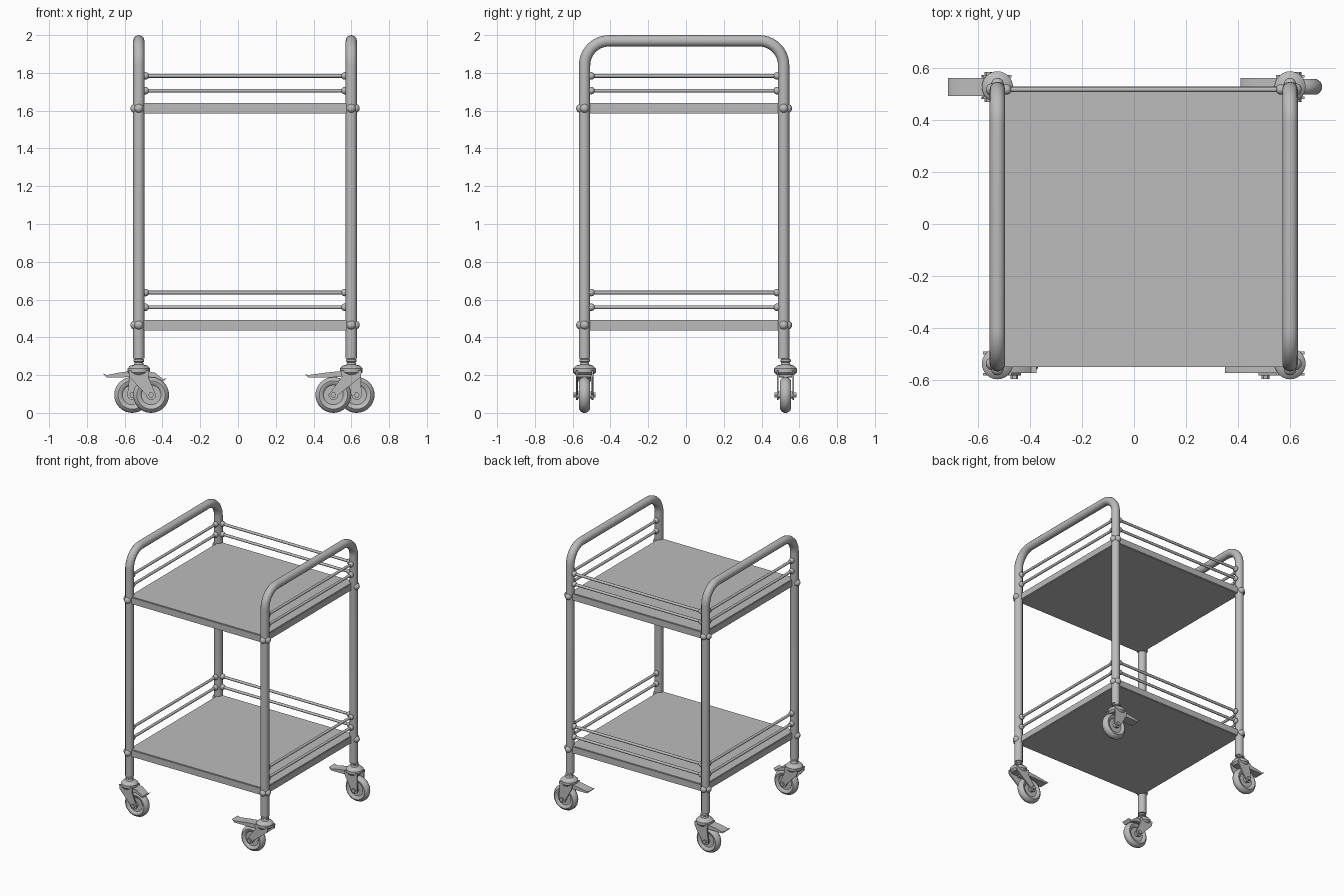
import bpy, bmesh, math
from mathutils import Matrix, Vector

cube = bpy.data.objects.get("Cube")
if cube:
    bpy.data.objects.remove(cube, do_unlink=True)

steel = bpy.data.materials.new("brushed_grey")
steel.use_nodes = True
GREY = (0.5, 0.5, 0.5, 1)
steel.diffuse_color = GREY
steel.node_tree.nodes["Principled BSDF"].inputs["Base Color"].default_value = GREY

LEFT, RIGHT, FRONT, BACK = -0.525, 0.6, -0.537, 0.517
TUBE = 0.03
SHELVES = {"lower": 0.465, "upper": 1.612}


def finish(obj):
    obj.data.materials.clear()
    obj.data.materials.append(steel)
    bpy.ops.object.select_all(action='DESELECT')
    obj.select_set(True)
    bpy.context.view_layer.objects.active = obj
    bpy.ops.object.shade_smooth_by_angle(angle=math.radians(40))
    return obj


def from_bmesh(name, bm):
    bmesh.ops.recalc_face_normals(bm, faces=bm.faces)
    mesh = bpy.data.meshes.new(name)
    bm.to_mesh(mesh)
    bm.free()
    obj = bpy.data.objects.new(name, mesh)
    bpy.context.collection.objects.link(obj)
    return finish(obj)


def tube(name, points, radius):
    curve = bpy.data.curves.new(name, 'CURVE')
    curve.dimensions = '3D'
    curve.bevel_depth = radius
    curve.bevel_resolution = 4
    curve.use_fill_caps = True
    spline = curve.splines.new('POLY')
    spline.points.add(len(points) - 1)
    for p, co in zip(spline.points, points):
        p.co = (*co, 1)
    obj = bpy.data.objects.new(name, curve)
    bpy.context.collection.objects.link(obj)
    bpy.ops.object.select_all(action='DESELECT')
    obj.select_set(True)
    bpy.context.view_layer.objects.active = obj
    bpy.ops.object.convert(target='MESH')
    return finish(bpy.context.view_layer.objects.active)


def ball(name, centre, radius):
    bm = bmesh.new()
    bmesh.ops.create_uvsphere(bm, u_segments=14, v_segments=8, radius=radius,
                              matrix=Matrix.Translation(centre))
    return from_bmesh(name, bm)


def lathe(name, profile, centre, axis, steps=32):
    """Spin (radius, height) points round a z or y axis."""
    bm = bmesh.new()
    verts = [bm.verts.new((r, 0, h)) for r, h in profile]
    edges = [bm.edges.new(pair) for pair in zip(verts, verts[1:])]
    bmesh.ops.spin(bm, geom=verts + edges, cent=(0, 0, 0), axis=(0, 0, 1),
                   angle=math.tau, steps=steps)
    bmesh.ops.remove_doubles(bm, verts=bm.verts, dist=0.0001)
    if axis == 'Y':
        bm.transform(Matrix.Rotation(math.pi / 2, 4, 'X'))
    bm.transform(Matrix.Translation(centre))
    return from_bmesh(name, bm)


def plate(name, outline, y, thick):
    """Extrude an (x, z) outline along y, centred on y."""
    bm = bmesh.new()
    face = bm.faces.new([bm.verts.new((x, y - thick / 2, z)) for x, z in outline])
    new = bmesh.ops.extrude_face_region(bm, geom=[face])["geom"]
    bmesh.ops.translate(bm, vec=(0, thick, 0),
                        verts=[v for v in new if isinstance(v, bmesh.types.BMVert)])
    return from_bmesh(name, bm)


# Side frames: two legs joined over the top by a bent handle
BEND, TOP, FOOT = 0.13, 1.97, 0.288
for side, x in (("right", LEFT), ("left", RIGHT)):
    path = [(x, FRONT, FOOT)]
    for cy, start in ((FRONT + BEND, math.pi), (BACK - BEND, math.pi / 2)):
        for i in range(11):
            a = start - i / 10 * math.pi / 2
            path.append((x, cy + BEND * math.cos(a), TOP - BEND + BEND * math.sin(a)))
    path.append((x, BACK, FOOT))
    tube(side + "_frame", path, TUBE)

# Shelves with guard rails on three sides and bolts at the corners
for level, z in SHELVES.items():
    bm = bmesh.new()
    size = Vector((RIGHT - LEFT, BACK - FRONT + 0.025, 0.055))
    centre = Vector(((LEFT + RIGHT) / 2, (FRONT + BACK) / 2, z))
    bmesh.ops.create_cube(bm, size=1, matrix=Matrix.Translation(centre) @ Matrix.Diagonal((*size, 1)))
    bmesh.ops.bevel(bm, geom=bm.edges[:], offset=0.005, segments=2, affect='EDGES')
    from_bmesh(level + "_shelf", bm)

    for n, rise in enumerate((0.094, 0.172)):
        corners = [Vector((x, y, z + rise)) for x, y in
                   ((LEFT, FRONT), (LEFT, BACK), (RIGHT, BACK), (RIGHT, FRONT))]
        for side, a, b in zip(("right", "back", "left"), corners, corners[1:]):
            tube(f"{level}_{side}_rail_{n}", [a, b], 0.01)
            step = (b - a).normalized() * 0.035
            for end in (a + step, b - step):
                ball(f"{level}_{side}_rail_socket", end, 0.02)

    for x, dx in ((LEFT, -1), (RIGHT, 1)):
        for y, dy in ((FRONT, -1), (BACK, 1)):
            ball(level + "_side_bolt", (x + dx * 0.021, y, z), 0.024)
            ball(level + "_end_bolt", (x, y + dy * 0.021, z), 0.024)


def caster(name, x, y, wheel_shift, pedal_tip, tip_z):
    wx, wz = x + wheel_shift, 0.095
    # Stem, collar and swivel head
    lathe(name + "_stem", [(0, 0.2), (0.045, 0.2), (0.06, 0.215), (0.06, 0.235),
                           (0.045, 0.25), (0.026, 0.255), (0.022, 0.268),
                           (0.028, 0.272), (0.028, 0.282), (0.02, 0.287), (0, 0.3)],
          (x, y, 0), 'Z', 24)
    # Rounded tyre with a recessed hub
    half = [(0, 0.036), (0.018, 0.036), (0.02, 0.018), (0.052, 0.018), (0.06, 0.027),
            (0.075, 0.03), (0.088, 0.02), (0.095, 0.007)]
    lathe(name + "_wheel", half + [(r, -h) for r, h in reversed(half)], (wx, y, wz), 'Y')
    # Fork cheeks tapering to the axle
    for s in (-1, 1):
        outline = [(x - 0.055, 0.225), (x - 0.05, 0.19)]
        for i in range(9):
            a = math.pi + i / 8 * math.pi
            outline.append((wx + 0.026 * math.cos(a), wz + 0.026 * math.sin(a)))
        outline += [(x + 0.05, 0.19), (x + 0.055, 0.225)]
        plate(name + "_fork", outline, y + s * 0.041, 0.01)
        lathe(name + "_axle_nut", [(0, -0.008), (0.015, -0.008), (0.015, 0.008), (0, 0.008)],
              (wx, y + s * 0.05, wz), 'Y', 6)
    # Brake pedal sloping out over the wheel
    d = math.copysign(1, pedal_tip)
    tip, root = x + pedal_tip, x + d * 0.02
    mid = (tip + root) / 2
    plate(name + "_brake_pedal",
          [(root, 0.225), (mid, 0.213), (tip - d * 0.02, tip_z), (tip, tip_z + 0.008),
           (tip - d * 0.02, tip_z - 0.012), (mid, 0.188), (root, 0.19)], y, 0.07)


caster("front_right_caster", LEFT, FRONT, 0.065, 0.15, 0.178)
caster("back_right_caster", LEFT, BACK + 0.01, -0.035, -0.19, 0.2)
caster("front_left_caster", RIGHT, FRONT, -0.095, -0.25, 0.2)
caster("back_left_caster", RIGHT, BACK + 0.01, 0.028, -0.19, 0.2)
